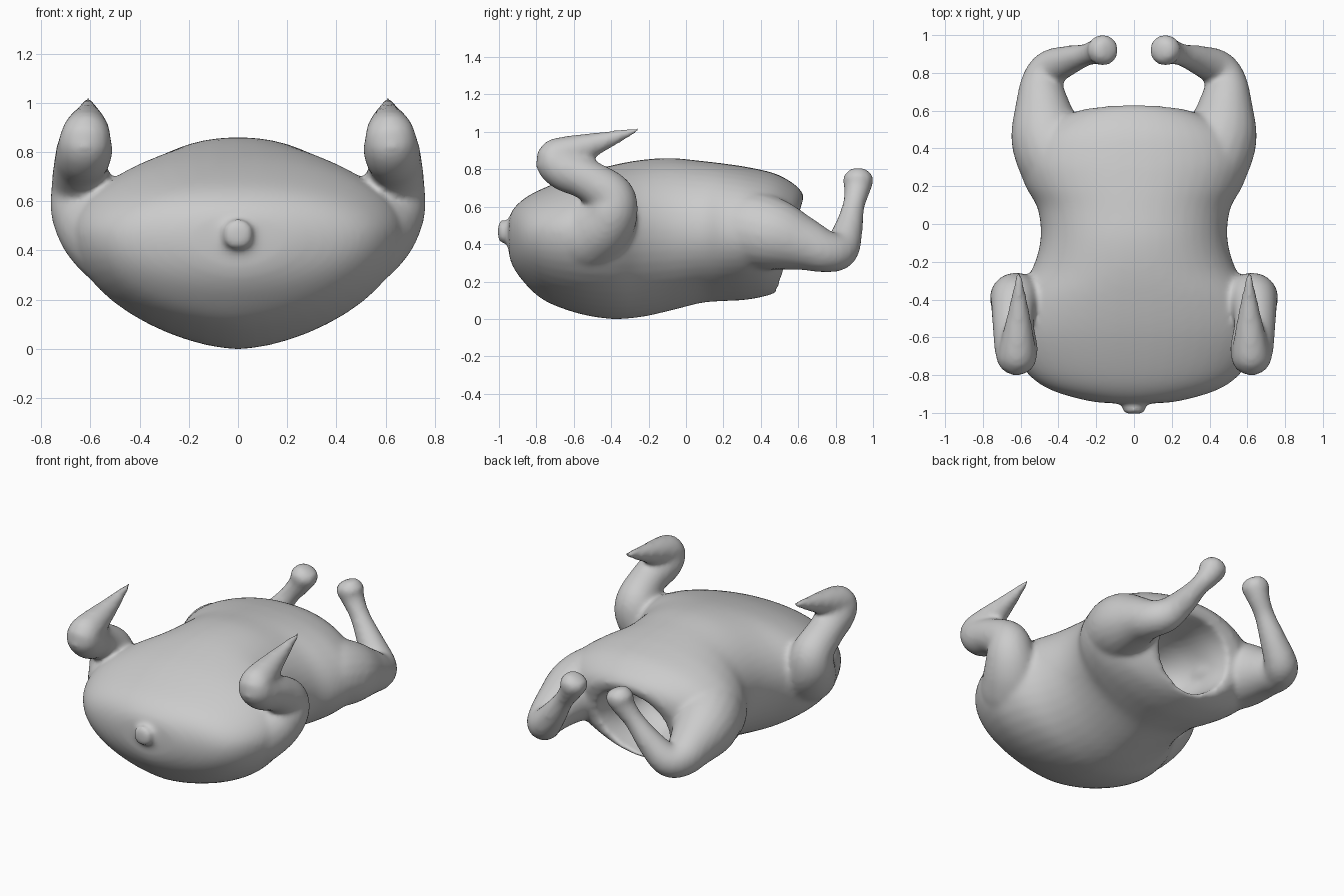
import bpy, bmesh, math
from mathutils import Vector

if "Cube" in bpy.data.objects:
    bpy.data.objects.remove(bpy.data.objects["Cube"])

SIDES = 48
bm = bmesh.new()


def spline(rows, steps=5):
    """Catmull-Rom interpolation through rows of numbers."""
    rows = [Vector(r) for r in rows]
    out = []
    for i in range(len(rows) - 1):
        a, b, c, d = (rows[max(i - 1, 0)], rows[i], rows[i + 1],
                      rows[min(i + 2, len(rows) - 1)])
        for s in range(steps):
            t = s / steps
            out.append(0.5 * (2 * b + (c - a) * t + (2 * a - 5 * b + 4 * c - d) * t ** 2
                              + (3 * b - a - 3 * c + d) * t ** 3))
    return out + [rows[-1]]


def loft(rings):
    """Skin a list of rings and close both ends."""
    loops = [[bm.verts.new(p) for p in ring] for ring in rings]
    faces = []
    for a, b in zip(loops, loops[1:]):
        n = len(a)
        faces += [bm.faces.new((a[i], a[(i + 1) % n], b[(i + 1) % n], b[i])) for i in range(n)]
    faces += [bm.faces.new(loops[0][::-1]), bm.faces.new(loops[-1])]
    bmesh.ops.recalc_face_normals(bm, faces=faces)


def limb(path, side=1):
    """Round limb through (x, y, z, radius) points."""
    pts = spline(path)
    centres = [Vector((p[0] * side, p[1], p[2])) for p in pts]
    rings, normal, old = [], Vector((1, 0, 0)), None
    for i, c in enumerate(centres):
        tan = (centres[min(i + 1, len(pts) - 1)] - centres[max(i - 1, 0)]).normalized()
        if old:
            normal = old.rotation_difference(tan) @ normal
        normal = (normal - tan * normal.dot(tan)).normalized()
        other, old = tan.cross(normal), tan
        rings.append([c + pts[i][3] * (math.cos(a) * normal + math.sin(a) * other)
                      for a in (2 * math.pi * k / 20 for k in range(20))])
    loft(rings)


def body_ring(row):
    y, w, zb, zt, zm, tilt = row
    ring = []
    for k in range(SIDES):
        a = 2 * math.pi * k / SIDES
        s, c = math.sin(a), math.cos(a)
        z = zm + (zt - zm) * s if s > 0 else zm + (zm - zb) * s
        x = w * math.copysign(abs(c) ** (0.94 if s > 0 else 1.18), c)
        ring.append(Vector((x, y + tilt * (z - 0.45), z)))
    return ring


# Body: y, half width, bottom, top, widest height, tilt
outer = [(-.95, .10, .39, .50, .45, 0), (-.935, .25, .30, .57, .45, 0),
         (-.87, .46, .20, .64, .45, 0), (-.76, .59, .10, .70, .46, 0),
         (-.58, .67, .03, .77, .47, 0), (-.40, .64, 0, .82, .48, 0),
         (-.24, .54, .01, .85, .48, 0), (-.08, .495, .045, .86, .48, 0),
         (.08, .51, .085, .845, .47, 0), (.20, .575, .095, .83, .46, .02),
         (.32, .61, .10, .81, .46, .05), (.44, .57, .115, .775, .45, .13),
         (.53, .45, .13, .71, .44, .24), (.575, .34, .145, .655, .42, .28)]
# Cavity continues inward from the rear rim
cavity = [(.57, .26, .16, .60, .39, .28), (.45, .235, .165, .59, .38, .15),
          (.30, .22, .19, .57, .38, 0), (.18, .16, .25, .51, .38, 0),
          (.14, .05, .34, .42, .38, 0)]
loft([body_ring(r) for r in spline(outer, 4) + spline(cavity, 3)])

# Neck stub
limb([(0, -.84, .46, .09), (0, -.91, .465, .07), (0, -.95, .467, .06),
      (0, -.99, .467, .062), (0, -1.005, .467, .05)])

# Wings and legs on both sides
wing = [(.36, -.60, .42, .16), (.47, -.54, .44, .20), (.56, -.455, .49, .175),
        (.62, -.40, .57, .145), (.635, -.405, .66, .125), (.64, -.53, .745, .11),
        (.625, -.65, .80, .115), (.62, -.70, .855, .105), (.615, -.61, .895, .088),
        (.61, -.44, .95, .052), (.61, -.25, 1.015, .012)]
leg = [(.34, .14, .48, .15), (.40, .32, .48, .205), (.46, .47, .45, .195),
       (.485, .63, .40, .145), (.485, .75, .36, .113), (.44, .825, .37, .10),
       (.35, .865, .47, .08), (.255, .895, .60, .060), (.19, .915, .69, .070),
       (.165, .92, .745, .084), (.155, .92, .785, .062), (.15, .92, .80, .03)]
for side in (1, -1):
    limb(wing, side)
    limb(leg, side)

mesh = bpy.data.meshes.new("roast_bird")
bm.to_mesh(mesh)
bm.free()
bird = bpy.data.objects.new("roast_bird", mesh)
bpy.context.collection.objects.link(bird)

# Fuse everything into one continuous skin with soft joints
fuse = bird.modifiers.new("fuse", 'REMESH')
fuse.mode = 'VOXEL'
fuse.voxel_size = 0.016
fuse.use_smooth_shade = True
soft = bird.modifiers.new("soften", 'SMOOTH')
soft.factor = 0.5
soft.iterations = 10
